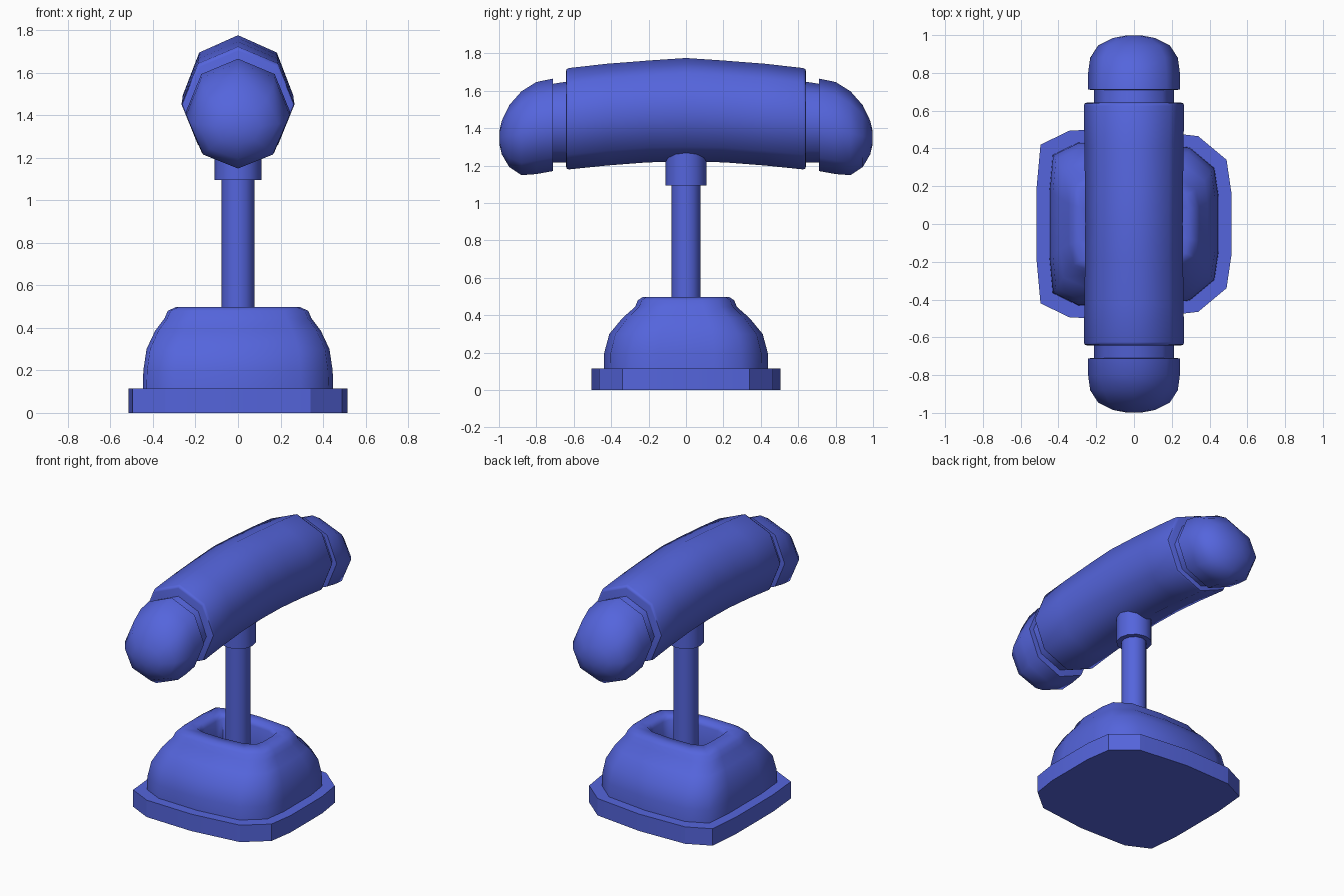
import bpy, bmesh, math

if "Cube" in bpy.data.objects:
    bpy.data.objects.remove(bpy.data.objects["Cube"])

blue = bpy.data.materials.new("blue")
blue.diffuse_color = (0.09, 0.13, 0.72, 1)
blue.use_nodes = True
blue.node_tree.nodes["Principled BSDF"].inputs["Base Color"].default_value = blue.diffuse_color


def loft(name, rings, angle):
    """Skin a stack of equal-sized point rings and cap both ends."""
    bm = bmesh.new()
    loops = [[bm.verts.new(p) for p in ring] for ring in rings]
    n = len(loops[0])
    for a, b in zip(loops, loops[1:]):
        for i in range(n):
            j = (i + 1) % n
            bm.faces.new((a[i], a[j], b[j], b[i]))
    bm.faces.new(loops[0])
    bm.faces.new(loops[-1])
    bmesh.ops.recalc_face_normals(bm, faces=bm.faces)
    mesh = bpy.data.meshes.new(name)
    bm.to_mesh(mesh)
    bm.free()
    mesh.materials.append(blue)
    ob = bpy.data.objects.new(name, mesh)
    bpy.context.collection.objects.link(ob)
    bpy.ops.object.select_all(action='DESELECT')
    ob.select_set(True)
    bpy.context.view_layer.objects.active = ob
    bpy.ops.object.shade_smooth_by_angle(angle=math.radians(angle))
    return ob


def circle(n=8):
    return [(math.sin(2 * math.pi * i / n), math.cos(2 * math.pi * i / n)) for i in range(n)]


def grip_ring(y, z, rx, rz):
    return [(rx * s, y, z + rz * c) for s, c in circle()]


def post(name, r, z0, z1, n=12):
    loft(name, [[(r * s, r * c, z) for s, c in circle(n)] for z in (z0, z1)], 50)


# Base outline: rounded rectangle, squarer on the left than on the right
half = [(.515, .17), (.49, .34), (.34, .465), (0, .505),
        (-.34, .495), (-.495, .42), (-.515, .2)]
outline = half + [(x, -y) for x, y in reversed(half)]


def base_ring(hx, hy, z):
    return [(x * hx / .515, y * hy / .505, z) for x, y in outline]


loft("base_plate", [base_ring(.515, .505, z) for z in (0, .115)], 20)

# Housing: domed sides, rounded lip, then down into the slot
loft("housing", [base_ring(*r) for r in (
    (.448, .44, .10), (.445, .437, .2), (.43, .41, .3), (.39, .34, .385),
    (.345, .272, .445), (.33, .258, .48), (.29, .23, .498),
    (.23, .16, .498), (.21, .145, .47), (.20, .14, .33))], 62)

# Stem and collar
post("stem", .078, .3, 1.3)
post("collar", .11, 1.095, 1.3)

# Curved grip body with softened ends
side = [(.2, 1.49, .26, .272), (.42, 1.473, .262, .272), (.625, 1.451, .266, .271),
        (.638, 1.45, .262, .266), (.642, 1.45, .25, .252)]
body = [(-y, *r) for y, *r in reversed(side)] + [(0, 1.4975, .258, .278)] + side
loft("grip_body", [grip_ring(*r) for r in body], 50)

# Necks and rounded end caps on both ends
cap = [(.71, 1.418, .225, .225), (.712, 1.418, .244, .247), (.8, 1.401, .243, .246),
       (.88, 1.373, .232, .224), (.945, 1.358, .19, .165),
       (.985, 1.35, .11, .09), (.998, 1.35, .04, .035)]
neck = [(.6, 1.435, .212, .22), (.74, 1.425, .212, .208)]
for s, label in ((-1, "front"), (1, "back")):
    loft(label + "_neck", [grip_ring(s * y, *r) for y, *r in neck], 50)
    loft(label + "_cap", [grip_ring(s * y, *r) for y, *r in cap], 50)
